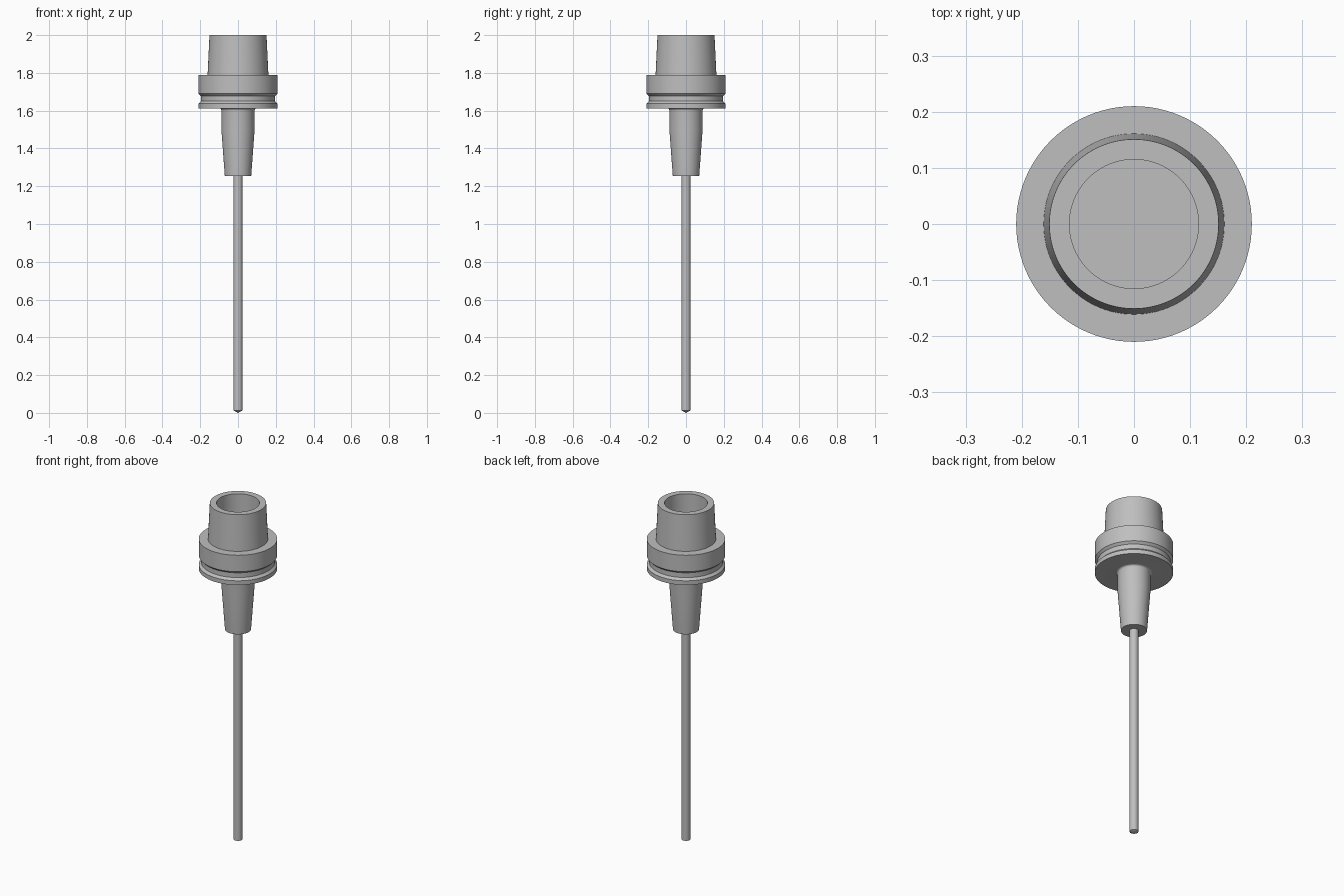
import bpy
import math

cube = bpy.data.objects.get("Cube")
if cube:
    bpy.data.objects.remove(cube, do_unlink=True)

steel = bpy.data.materials.new("steel_grey")
steel.use_nodes = True
colour = (0.52, 0.52, 0.52, 1)
steel.diffuse_color = colour
steel.node_tree.nodes["Principled BSDF"].inputs["Base Color"].default_value = colour


def lathe(name, profile, sides=96):
    """Spin a (radius, height) profile round z; radius 0 makes a single pole."""
    verts, faces, rings = [], [], []
    for r, z in profile:
        count = 1 if r == 0 else sides
        rings.append(range(len(verts), len(verts) + count))
        for i in range(count):
            a = math.tau * i / sides
            verts.append((r * math.cos(a), r * math.sin(a), z))
    for low, high in zip(rings, rings[1:]):
        for i in range(sides):
            j = (i + 1) % sides
            if len(low) == 1:
                faces.append((low[0], high[j], high[i]))
            elif len(high) == 1:
                faces.append((low[i], low[j], high[0]))
            else:
                faces.append((low[i], low[j], high[j], high[i]))
    mesh = bpy.data.meshes.new(name)
    mesh.from_pydata(verts, [], faces)
    mesh.materials.append(steel)
    obj = bpy.data.objects.new(name, mesh)
    bpy.context.collection.objects.link(obj)
    bpy.ops.object.select_all(action="DESELECT")
    obj.select_set(True)
    bpy.context.view_layer.objects.active = obj
    bpy.ops.object.shade_smooth_by_angle(angle=math.radians(25))
    return obj


# Fillet where the nose meets the flange
fillet_r, nose_r, flange_z = 0.012, 0.088, 1.612
fillet = [(nose_r + fillet_r * (1 - math.cos(a)), flange_z - fillet_r * (1 - math.sin(a)))
          for a in (math.radians(15 * k) for k in range(7))]

# Holder: nose, grooved flange, hollow tapered shank
nose = [(0, 1.255), (0.07, 1.255), (nose_r, 1.5)]
flange = [(0.21, flange_z), (0.21, 1.637), (0.197, 1.65), (0.197, 1.678),
          (0.21, 1.691), (0.21, 1.788)]
shank = [(0.161, 1.788), (0.151, 2.0), (0.115, 2.0), (0.115, 1.79), (0, 1.79)]
lathe("tool_holder", nose + fillet + flange + shank)

# Long rod with a shallow conical tip
lathe("rod", [(0, 0), (0.024, 0.013), (0.024, 1.26), (0, 1.26)], 48)
